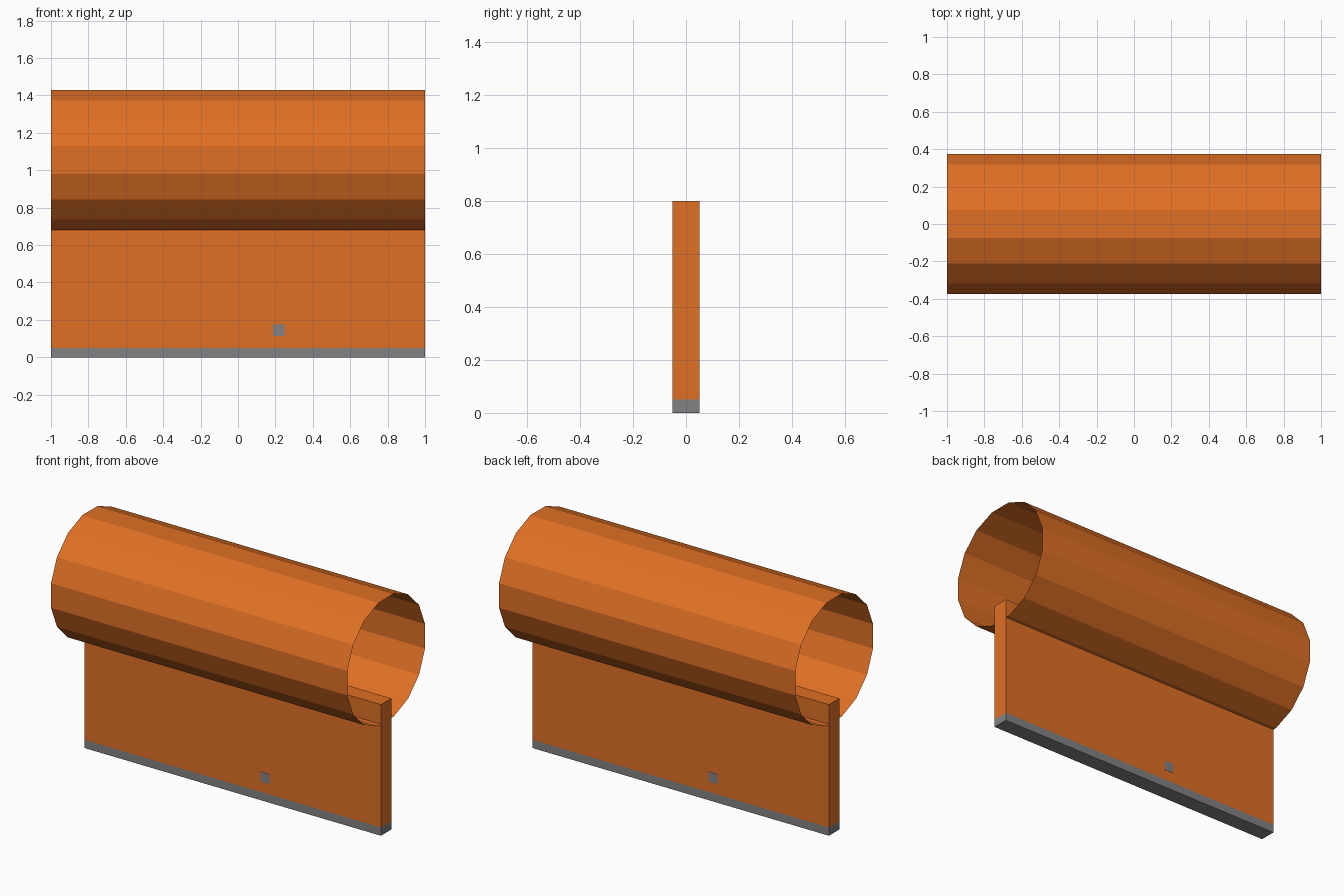
import bpy, bmesh, math
from mathutils import Matrix, Vector

if "Cube" in bpy.data.objects:
    bpy.data.objects.remove(bpy.data.objects["Cube"], do_unlink=True)


def material(name, rgb):
    mat = bpy.data.materials.new(name)
    mat.use_nodes = True
    color = (*rgb, 1.0)
    mat.diffuse_color = color
    mat.node_tree.nodes["Principled BSDF"].inputs["Base Color"].default_value = color
    return mat


orange = material("orange", (0.745, 0.162, 0.0185))
grey = material("grey", (0.223, 0.223, 0.23))


def add_object(name, bm, *mats):
    bmesh.ops.recalc_face_normals(bm, faces=bm.faces)
    mesh = bpy.data.meshes.new(name)
    bm.to_mesh(mesh)
    bm.free()
    for mat in mats:
        mesh.materials.append(mat)
    obj = bpy.data.objects.new(name, mesh)
    bpy.context.collection.objects.link(obj)
    return obj


def box(size, center):
    bm = bmesh.new()
    bmesh.ops.create_cube(bm, size=1, matrix=Matrix.Translation(center) @ Matrix.Diagonal((*size, 1)))
    return bm


# Upright panel, cut so its lower edge is a grey strip
STRIP = 0.05
panel = box((2, 0.1, 0.8), (0, 0, 0.4))
bmesh.ops.bisect_plane(panel, geom=panel.verts[:] + panel.edges[:] + panel.faces[:],
                       plane_co=(0, 0, STRIP), plane_no=(0, 0, 1))
for face in panel.faces:
    face.material_index = int(face.calc_center_median().z < STRIP)
add_object("panel", panel, orange, grey)

# Open sixteen-sided tube, thin walled, lying along x with flat sides up and down
SIDES = 16
tube = bmesh.new()
turn = Matrix.Rotation(math.pi / 2, 4, "Y") @ Matrix.Rotation(math.pi / SIDES, 4, "Z")
bmesh.ops.create_cone(tube, cap_ends=False, segments=SIDES, radius1=0.382, radius2=0.382,
                      depth=2, matrix=Matrix.Translation((0, 0, 1.055)) @ turn)
add_object("tube", tube, orange)

# Small grey square on each face of the panel, turned half round on the back
for name, side in (("front_square", 1), ("back_square", -1)):
    square = box((0.06, 0.003, 0.06), Vector((0.218 * side, -0.05 * side, 0.144)))
    add_object(name, square, grey)
